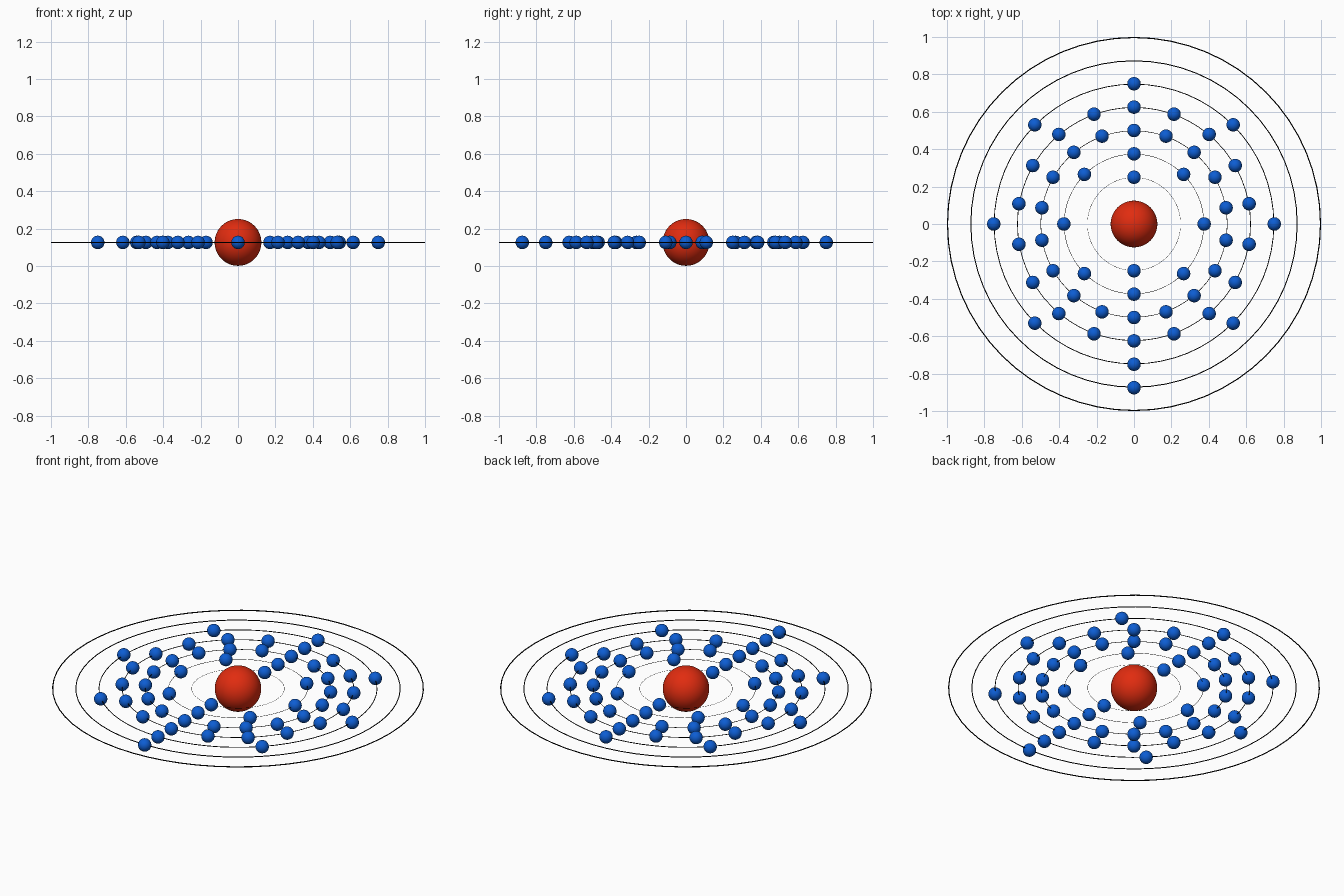
import bpy
from math import sin, cos, pi

if "Cube" in bpy.data.objects:
    bpy.data.objects.remove(bpy.data.objects["Cube"])

CENTRE_Z = 0.126
RING_STEP = 0.125
SHELL_COUNTS = [2, 8, 18, 18, 8, 1, 0]
ELECTRON_RADIUS = 0.036


def material(name, color):
    m = bpy.data.materials.new(name)
    m.diffuse_color = color
    m.use_nodes = True
    m.node_tree.nodes["Principled BSDF"].inputs["Base Color"].default_value = m.diffuse_color
    return m


red = material("nucleus_red", (0.75, 0.025, 0.005, 1))
blue = material("electron_blue", (0.004, 0.11, 0.65, 1))
black = material("ring_black", (0, 0, 0, 1))


def finish(name, mat):
    bpy.ops.object.shade_smooth()
    ob = bpy.context.object
    ob.name = name
    ob.data.materials.append(mat)
    return ob


# Nucleus
bpy.ops.mesh.primitive_uv_sphere_add(segments=48, ring_count=24, radius=0.125,
                                     location=(0, 0, CENTRE_Z))
finish("nucleus", red)

# Shared electron mesh, made on first use and then linked
bpy.ops.mesh.primitive_uv_sphere_add(segments=32, ring_count=16, radius=ELECTRON_RADIUS)
template = finish("electron", blue)
electron_mesh = template.data
bpy.data.objects.remove(template)

for shell, count in enumerate(SHELL_COUNTS, start=1):
    radius = RING_STEP * (shell + 1)

    # Orbit ring, its wire growing with the radius
    wire = 0.003 * radius
    bpy.ops.mesh.primitive_torus_add(major_segments=64, minor_segments=10,
                                     major_radius=radius - wire, minor_radius=wire,
                                     location=(0, 0, CENTRE_Z))
    finish(f"orbit_ring_{shell}", black)

    # Electrons evenly spaced, starting at the front of the ring
    for i in range(count):
        a = -pi / 2 + 2 * pi * i / count
        ob = bpy.data.objects.new(f"electron_{shell}_{i + 1}", electron_mesh)
        ob.location = (radius * cos(a), radius * sin(a), CENTRE_Z)
        bpy.context.collection.objects.link(ob)
